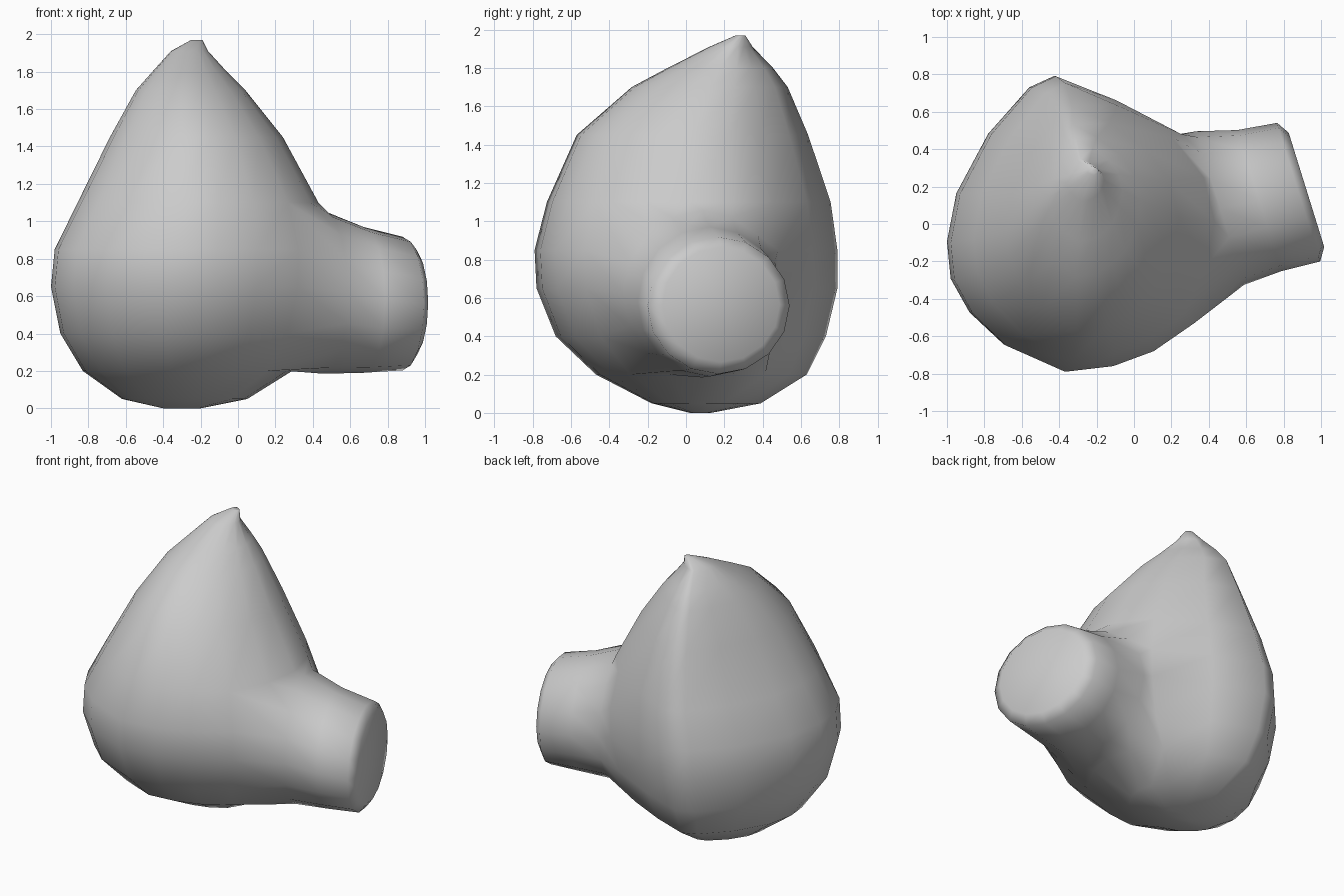
import bpy, bmesh, math
from mathutils import Vector

if "Cube" in bpy.data.objects:
    bpy.data.objects.remove(bpy.data.objects["Cube"])

# Plan outline of the bulb, rescaled to fit each height
outline = [(.5, 0), (.44, .25), (.25, .48), (-.1, .66), (-.43, .79), (-.56, .73),
           (-.78, .48), (-.95, .16), (-1, -.1), (-.98, -.3), (-.88, -.48),
           (-.7, -.65), (-.38, -.79), (-.12, -.76), (.1, -.68), (.32, -.53), (.46, -.25)]

# z, x min, x max, y min, y max
stations = [(0, -.4, -.2, .02, .13), (.05, -.62, .05, -.18, .39),
            (.2, -.83, .29, -.47, .63), (.4, -.95, .43, -.68, .73),
            (.65, -1, .5, -.78, .79), (.85, -.98, .5, -.79, .79),
            (1.1, -.86, .43, -.73, .76), (1.45, -.69, .24, -.58, .65),
            (1.7, -.55, .04, -.29, .54), (1.8, -.46, -.06, -.1, .46),
            (1.91, -.36, -.16, .12, .35), (1.97, -.25, -.19, .26, .31)]


def section(z, x0, x1, y0, y1):
    pinch = .05 * min(1, max(0, (z - .9) / .6))   # upper part is slightly diamond shaped
    pts = []
    for x, y in outline:
        u, v = (x + .25) / .75, y / .79
        f = 1 - pinch * abs(math.sin(2 * math.atan2(v, u)))
        pts.append(((x0 + x1) / 2 + u * f * (x1 - x0) / 2,
                    (y0 + y1) / 2 + v * f * (y1 - y0) / 2, z))
    return pts


# Stub rings lie across a slightly turned axis
side = Vector((-.297, .955, 0))
up = Vector((0, 0, 1))
N = 16


def oval(cx, cy, cz, w, h):
    c = Vector((cx, cy, cz))
    angles = [-math.pi / 4 + 2 * math.pi * i / N for i in range(N)]
    return [c + side * w * math.cos(t) + up * h * math.sin(t) for t in angles]


bm = bmesh.new()


def skin(a, b, skip=()):
    """Quads between two closed rows of vertices."""
    for i in range(len(a)):
        if i not in skip:
            j = (i + 1) % len(a)
            bm.faces.new((a[i], a[j], b[j], b[i]))


# Bulb: stacked sections, with an opening on the right for the stub
rows = [[bm.verts.new(p) for p in section(*s)] for s in stations]
for k in range(len(rows) - 1):
    skin(rows[k], rows[k + 1], skip=(15, 16, 0, 1) if 2 <= k < 6 else ())
bm.faces.new(rows[0])
bm.faces.new(rows[-1])

# Rim of the opening: up the back, along the top, down the front, along the bottom
cols = [2, 1, 0, 16, 15]
hole = ([rows[k][2] for k in range(2, 6)] + [rows[6][c] for c in cols[:4]] +
        [rows[k][15] for k in range(6, 2, -1)] + [rows[2][c] for c in cols[:0:-1]])

# Stub: flares out of the opening and ends in a slightly domed disc
previous = hole
for ring in [(.46, .085, .62, .43, .435), (.67, .125, .58, .395, .39),
             (.88, .17, .56, .388, .357), (.922, .183, .565, .32, .3)]:
    current = [bm.verts.new(p) for p in oval(*ring)]
    skin(previous, current)
    previous = current
bm.faces.new(previous)

bmesh.ops.recalc_face_normals(bm, faces=bm.faces)
me = bpy.data.meshes.new("bulb_body_with_stub")
bm.to_mesh(me)
bm.free()
for p in me.polygons:
    p.use_smooth = True
body = bpy.data.objects.new("bulb_body_with_stub", me)
bpy.context.collection.objects.link(body)
